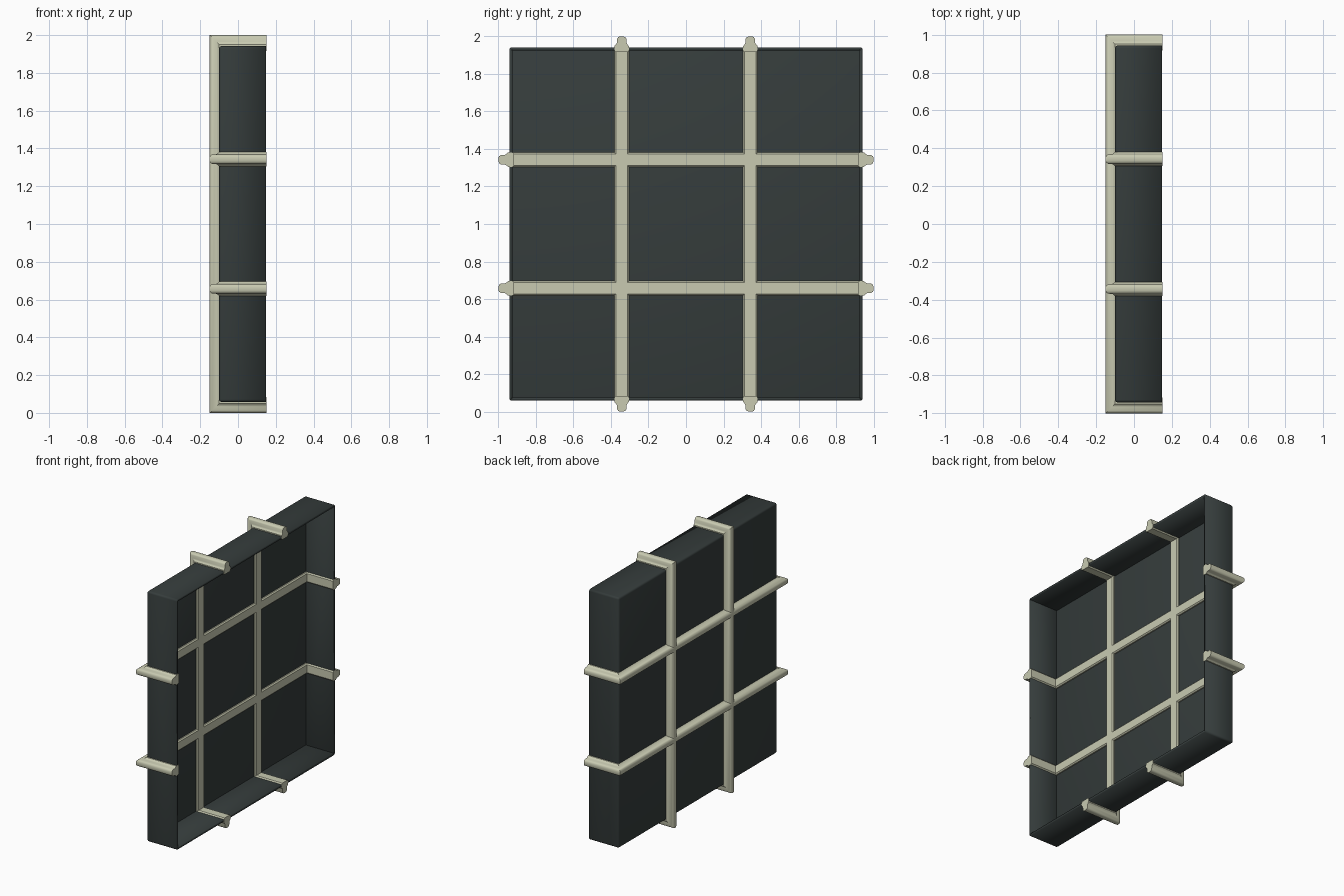
import bpy, bmesh

if "Cube" in bpy.data.objects:
    bpy.data.objects.remove(bpy.data.objects["Cube"])

def material(name, rgb):
    m = bpy.data.materials.new(name)
    m.diffuse_color = (*rgb, 1)
    m.use_nodes = True
    m.node_tree.nodes["Principled BSDF"].inputs["Base Color"].default_value = m.diffuse_color
    return m

DARK = material("dark_panel", (0.036, 0.046, 0.045))
CREAM = material("cream_trim", (0.58, 0.59, 0.44))

def finish(bm, name, mat):
    bmesh.ops.recalc_face_normals(bm, faces=bm.faces)
    me = bpy.data.meshes.new(name)
    bm.to_mesh(me)
    bm.free()
    ob = bpy.data.objects.new(name, me)
    bpy.context.collection.objects.link(ob)
    me.materials.append(mat)
    bpy.ops.object.select_all(action='DESELECT')
    ob.select_set(True)
    bpy.context.view_layer.objects.active = ob
    bpy.ops.object.shade_smooth_by_angle(angle=0.6)
    return ob

# Shallow tray, open towards +x
BACK, RIM, HALF = -0.10, 0.147, 0.942
bm = bmesh.new()
bmesh.ops.create_cube(bm, size=1)
for v in bm.verts:
    v.co = (RIM if v.co.x > 0 else BACK, 2 * HALF * v.co.y, 1 + 2 * HALF * v.co.z)
bmesh.ops.delete(bm, geom=[f for f in bm.faces if f.normal.x > 0.9], context='FACES')
edges = [e for e in bm.edges if not e.is_boundary]
bmesh.ops.bevel(bm, geom=edges, offset=0.014, segments=3, profile=0.5, affect='EDGES')
tray = finish(bm, "tray", DARK)
solid = tray.modifiers.new("wall", 'SOLIDIFY')
solid.thickness = 0.018
solid.offset = -1

# Strip cross-section: (half width, depth below the outer crest)
HALF_PROFILE = [(0.010, 0.0), (0.019, 0.004), (0.025, 0.013), (0.026, 0.034),
                (0.030, 0.042), (0.038, 0.050), (0.038, 0.076), (0.030, 0.084)]
PROFILE = HALF_PROFILE + [(-w, d) for w, d in reversed(HALF_PROFILE)]

def strip(name, pos, vertical):
    """U-shaped strip wrapping the back and two opposite walls, mitred at corners."""
    bm = bmesh.new()
    rings = []
    for side, at_rim in ((1, True), (1, False), (-1, False), (-1, True)):
        ring = []
        for w, d in PROFILE:
            x = 0.15 if at_rim else -0.15 + d
            s = side * (1 - d)
            y, z = (pos + w, s) if vertical else (s, pos + w)
            ring.append(bm.verts.new((x, y, z + 1)))
        rings.append(ring)
    n = len(PROFILE)
    for a, b in zip(rings, rings[1:]):
        for i in range(n):
            j = (i + 1) % n
            bm.faces.new((a[i], a[j], b[j], b[i]))
    bm.faces.new(rings[0])
    bm.faces.new(rings[-1])
    finish(bm, name, CREAM)

# Two vertical and two horizontal strips
for label, p in (("low", -0.343), ("high", 0.343)):
    strip("vertical_strip_" + label, p, True)
    strip("horizontal_strip_" + label, p, False)
